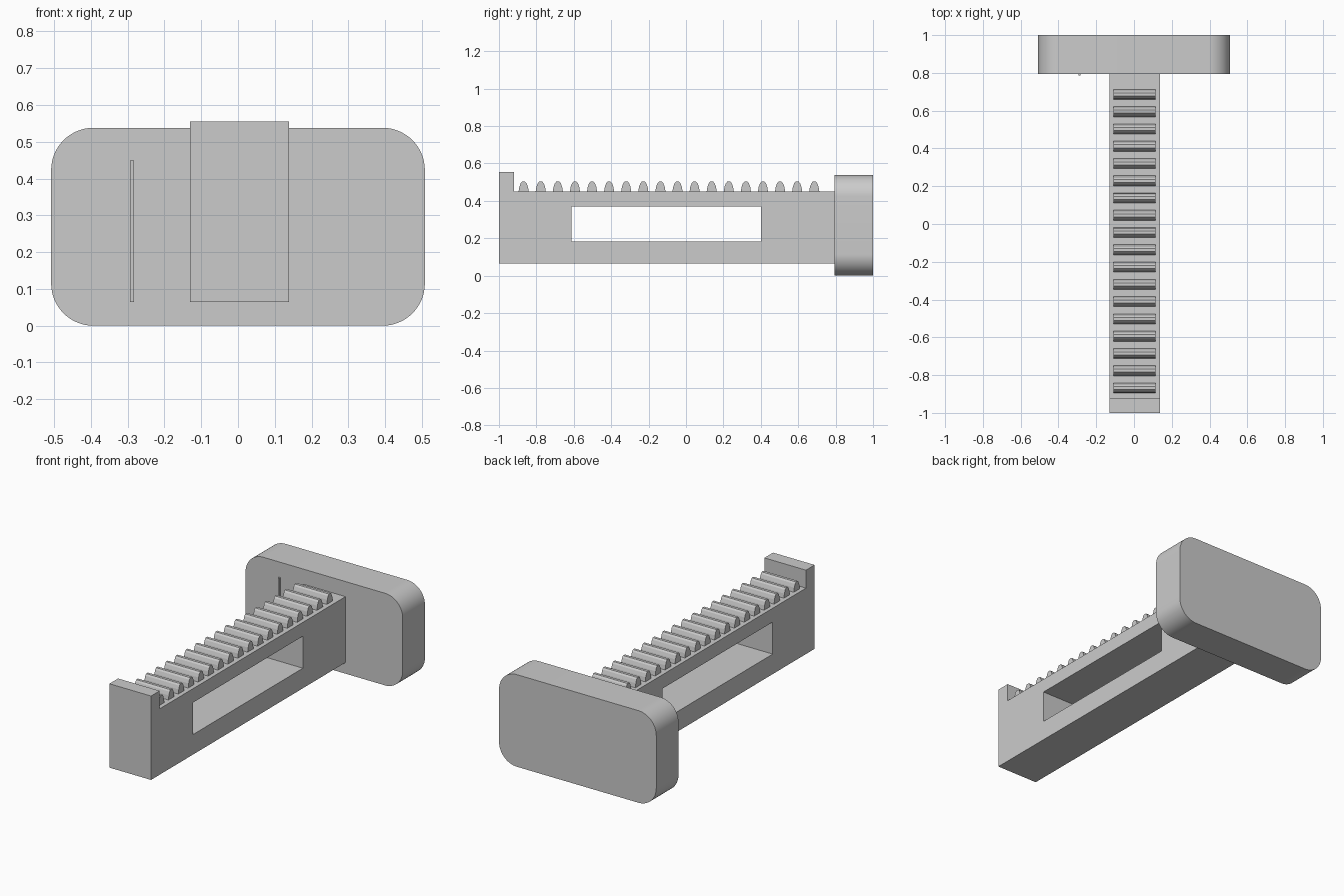
import bpy
import bmesh
from math import cos, sin, pi
from mathutils import Vector

cube = bpy.data.objects.get("Cube")
if cube:
    bpy.data.objects.remove(cube, do_unlink=True)

grey = bpy.data.materials.new("plain grey")
grey.use_nodes = True
colour = (0.6, 0.6, 0.6, 1)
grey.diffuse_color = colour
grey.node_tree.nodes["Principled BSDF"].inputs["Base Color"].default_value = colour


def prism(name, points, push):
    """Extrude a closed outline of 3D points along the push vector."""
    bm = bmesh.new()
    face = bm.faces.new([bm.verts.new(p) for p in points])
    moved = bmesh.ops.extrude_face_region(bm, geom=[face])["geom"]
    verts = [v for v in moved if isinstance(v, bmesh.types.BMVert)]
    bmesh.ops.translate(bm, verts=verts, vec=Vector(push))
    # the starting face is kept as the first cap
    bmesh.ops.recalc_face_normals(bm, faces=bm.faces)
    mesh = bpy.data.meshes.new(name)
    bm.to_mesh(mesh)
    bm.free()
    mesh.materials.append(grey)
    obj = bpy.data.objects.new(name, mesh)
    bpy.context.collection.objects.link(obj)
    return obj


def side_prism(name, outline, x0, x1):
    """Extrude a (y, z) outline across x."""
    return prism(name, [(x0, y, z) for y, z in outline], (x1 - x0, 0, 0))


def rectangle(a0, a1, b0, b1):
    return [(a0, b0), (a1, b0), (a1, b1), (a0, b1)]


def smooth(obj, angle):
    bpy.ops.object.select_all(action="DESELECT")
    obj.select_set(True)
    bpy.context.view_layer.objects.active = obj
    bpy.ops.object.shade_smooth_by_angle(angle=angle)


# Rounded end plate
half_width, height, radius, steps = 0.508, 0.538, 0.115, 16
outline = []
for corner, (sx, top) in enumerate([(1, 1), (-1, 1), (-1, 0), (1, 0)]):
    cx = sx * (half_width - radius)
    cz = height - radius if top else radius
    for i in range(steps + 1):
        a = (corner + i / steps) * pi / 2
        outline.append((cx + radius * cos(a), 0.795, cz + radius * sin(a)))
plate = prism("end_plate", outline, (0, 0.205, 0))
smooth(plate, pi / 6)

# Beam with a raised front stop
left, right = -0.131, 0.138
beam = side_prism("beam", [(-1, 0.065), (0.795, 0.065), (0.795, 0.45),
                           (-0.92, 0.45), (-0.92, 0.555), (-1, 0.555)], left, right)

# Long window through the beam
cutter = side_prism("window_cutter", rectangle(-0.613, 0.402, 0.182, 0.369), -1, 1)
cutter.hide_render = True
cut = beam.modifiers.new("window", "BOOLEAN")
cut.operation = "DIFFERENCE"
cut.solver = "EXACT"
cut.object = cutter
bpy.ops.object.select_all(action="DESELECT")
beam.select_set(True)
bpy.context.view_layer.objects.active = beam
bpy.ops.object.modifier_apply(modifier=cut.name)
bpy.data.objects.remove(cutter, do_unlink=True)

# Row of rounded rack teeth
half_tooth = [(0.027, 0), (0.023, 0.025), (0.016, 0.044), (0.008, 0.053)]
tooth = half_tooth + [(-y, z) for y, z in reversed(half_tooth)]
count, first, pitch = 18, -0.868, 0.0914
for i in range(count):
    centre = first + i * pitch
    side_prism(f"tooth_{i + 1}", [(centre + y, 0.45 + z) for y, z in tooth],
               -0.108, 0.113)

# Thin upright rib on the plate front
side_prism("plate_rib", rectangle(0.787, 0.797, 0.065, 0.449), -0.294, -0.283)
